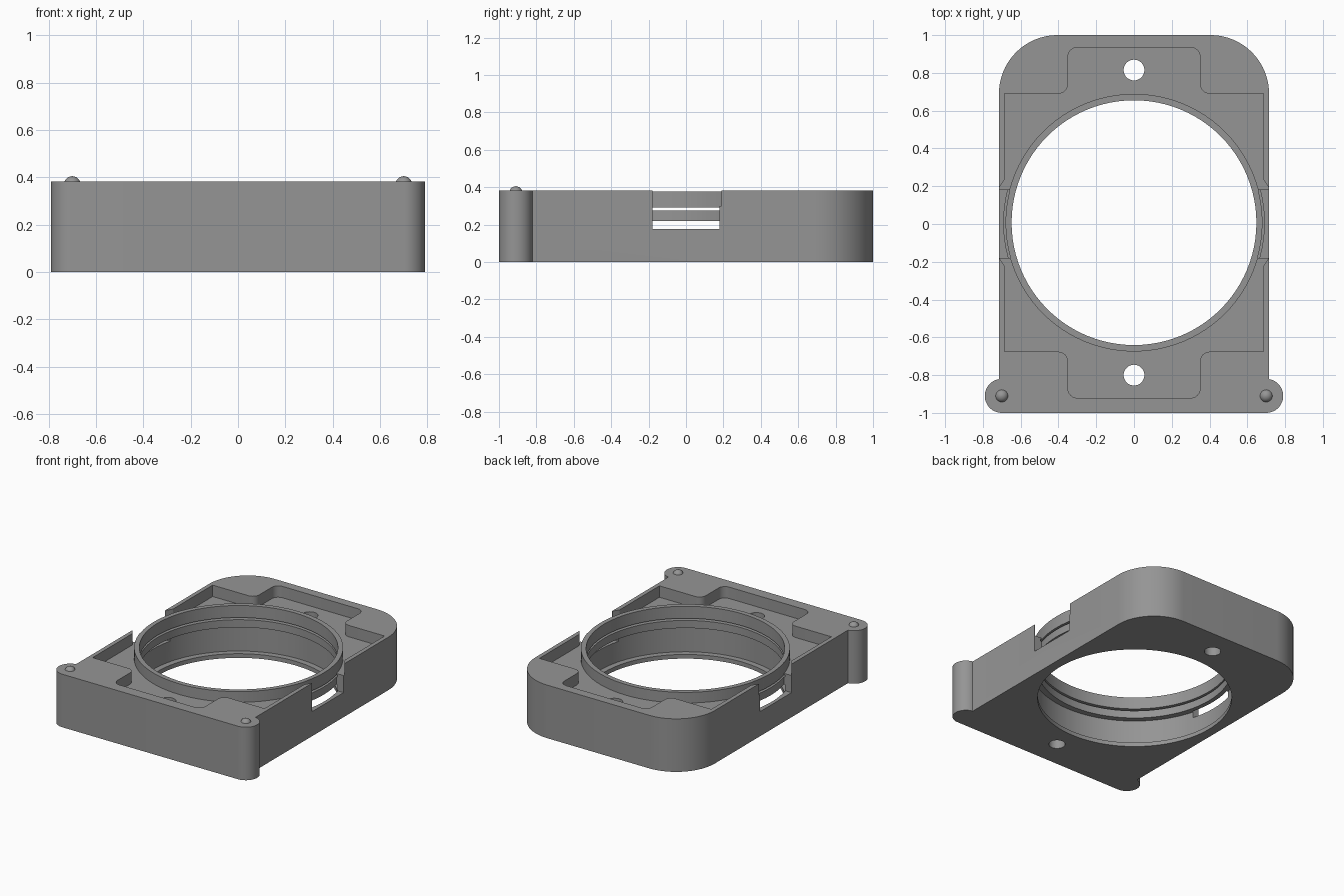
import bpy, bmesh, math

if "Cube" in bpy.data.objects:
    bpy.data.objects.remove(bpy.data.objects["Cube"])

CY = 0.007          # centre of the round opening along y
FLOOR = 0.30        # pocket floor height

grey = bpy.data.materials.new("mid_grey")
grey.diffuse_color = (0.30, 0.30, 0.30, 1)
grey.use_nodes = True
grey.node_tree.nodes["Principled BSDF"].inputs["Base Color"].default_value = grey.diffuse_color


def finish(bm, name):
    bmesh.ops.recalc_face_normals(bm, faces=bm.faces)
    mesh = bpy.data.meshes.new(name)
    bm.to_mesh(mesh)
    bm.free()
    mesh.materials.append(grey)
    ob = bpy.data.objects.new(name, mesh)
    bpy.context.collection.objects.link(ob)
    return ob


def prism(name, pts, z0, z1):
    bm = bmesh.new()
    low = [bm.verts.new((x, y, z0)) for x, y in pts]
    high = [bm.verts.new((x, y, z1)) for x, y in pts]
    bm.faces.new(low)
    bm.faces.new(high)
    n = len(pts)
    for i in range(n):
        j = (i + 1) % n
        bm.faces.new((low[i], low[j], high[j], high[i]))
    return finish(bm, name)


def lathe(name, profile, cx, cy, n):
    """Solid of revolution, closed by flat caps."""
    bm = bmesh.new()
    rings = [[bm.verts.new((cx + r * math.cos(2 * math.pi * i / n),
                            cy + r * math.sin(2 * math.pi * i / n), z))
              for i in range(n)] for r, z in profile]
    for a, b in zip(rings, rings[1:]):
        for i in range(n):
            j = (i + 1) % n
            bm.faces.new((a[i], a[j], b[j], b[i]))
    bm.faces.new(rings[0])
    bm.faces.new(rings[-1])
    return finish(bm, name)


def arc(cx, cy, r, a0, a1, n):
    return [(cx + r * math.cos(math.radians(a0 + (a1 - a0) * i / n)),
             cy + r * math.sin(math.radians(a0 + (a1 - a0) * i / n)))
            for i in range(n + 1)]


def mirrored(right):
    return right + [(-x, y) for x, y in reversed(right)]


def boolean(target, tool, operation):
    mod = target.modifiers.new(operation, 'BOOLEAN')
    mod.operation = operation
    mod.solver = 'EXACT'
    mod.object = tool
    bpy.context.view_layer.objects.active = target
    bpy.ops.object.modifier_apply(modifier=mod.name)
    bpy.data.objects.remove(tool)


def smooth(ob):
    bpy.ops.object.select_all(action='DESELECT')
    ob.select_set(True)
    bpy.context.view_layer.objects.active = ob
    bpy.ops.object.shade_smooth_by_angle(angle=math.radians(30))


# Housing: rounded back corners, round ears at the front
outline = arc(0.70, -0.91, 0.09, -90, 80, 20) + [(0.715, -0.815)]
outline += arc(0.405, 0.69, 0.31, 0, 90, 20)
housing = prism("housing", mirrored(outline), 0, 0.382)

# Shallow pocket with a tab at each end, flared at the side openings
upper = [(0.73, 0.16), (0.685, 0.23), (0.685, 0.683)]
upper += arc(0.40, 0.733, 0.05, -90, -180, 6)
upper += arc(0.30, 0.878, 0.05, 0, 90, 6)
lower = [(x, -y) for x, y in reversed(upper)]
pocket = [(x, y + CY) for x, y in lower + upper]
boolean(housing, prism("pocket_cutter", mirrored(pocket), FLOOR, 0.6), 'DIFFERENCE')

# Raised collar around the opening
boolean(housing, lathe("collar", [(0.682, 0.25), (0.682, 0.377)], 0, CY, 96), 'UNION')

# Side openings that expose the collar
window = prism("window_cutter", [(-0.9, -0.18), (0.9, -0.18), (0.9, 0.18), (-0.9, 0.18)], 0.177, 0.6)
boolean(window, lathe("collar_keep", [(0.680, 0.1), (0.680, 0.7)], 0, CY, 96), 'DIFFERENCE')
boolean(housing, window, 'DIFFERENCE')

# Stepped bore with a bottom lip and inner grooves
R, G = 0.648, 0.69
bore = [(R, -0.1), (R, 0.03), (G, 0.03), (G, 0.22), (R, 0.22),
        (R, 0.275), (G, 0.275), (G, 0.29), (R, 0.29), (R, 0.7)]
boolean(housing, lathe("bore_cutter", bore, 0, CY, 96), 'DIFFERENCE')

# Screw holes
for y in (0.815, -0.80):
    boolean(housing, lathe("hole_cutter", [(0.055, -0.1), (0.055, 0.7)], 0, y, 32), 'DIFFERENCE')
smooth(housing)

# Locating domes on the ears
for side, x in (("left", -0.70), ("right", 0.70)):
    dome = [(0.035 * math.cos(math.radians(a)), 0.37 + 0.035 * math.sin(math.radians(a)))
            for a in (0, 15, 30, 45, 60, 75, 87)]
    smooth(lathe("dome_" + side, dome, x, -0.91, 24))
